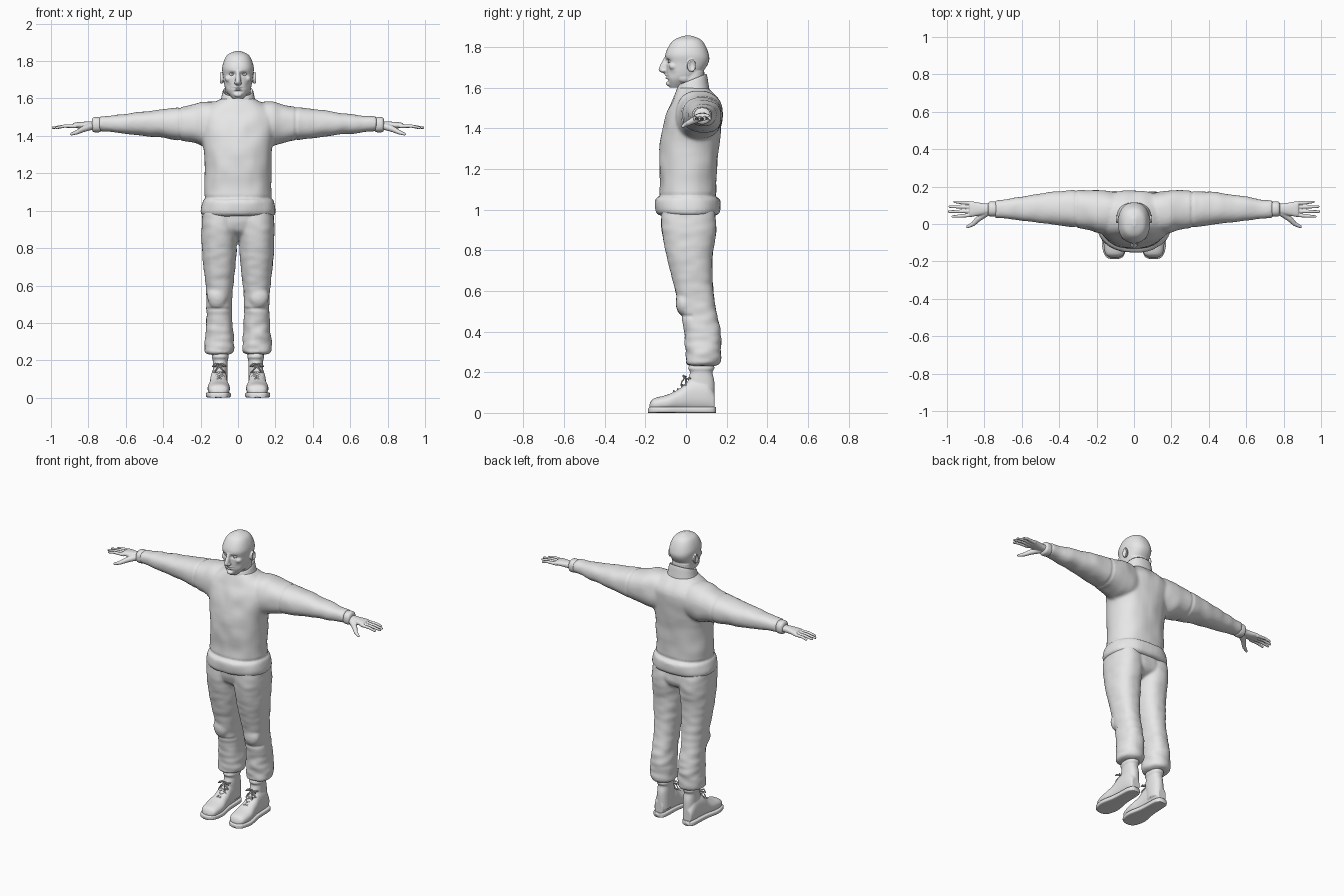
import bpy, bmesh, math
from mathutils import Vector, Matrix, noise

cube = bpy.data.objects.get("Cube")
if cube:
    bpy.data.objects.remove(cube)

grey = bpy.data.materials.new("plain_grey")
grey.use_nodes = True
grey.diffuse_color = (0.8, 0.8, 0.8, 1)
grey.node_tree.nodes["Principled BSDF"].inputs["Base Color"].default_value = grey.diffuse_color


def loft(bm, axis, centre, rows, power=2.3, sides=40, steps=5):
    """Closed skin over rows of (position, half width about centre, low, high), smoothly interpolated."""
    sections = []
    for i in range(len(rows) - 1):
        near = [rows[max(i - 1, 0)], rows[i], rows[i + 1], rows[min(i + 2, len(rows) - 1)]]
        for k in range(steps):
            t = k / steps
            sections.append([b + t * ((c - a) / 2 + t * (a - 2.5 * b + 2 * c - d / 2
                             + t * (1.5 * (b - c) + (d - a) / 2))) for a, b, c, d in zip(*near)])
    sections.append(rows[-1])
    rings = []
    for position, half, low, high in sections:
        ring = []
        for k in range(sides):
            cosine, sine = math.cos(math.tau * k / sides), math.sin(math.tau * k / sides)
            a = centre + half * math.copysign(abs(cosine) ** (2 / power), cosine)
            b = (low + high) / 2 + (high - low) / 2 * math.copysign(abs(sine) ** (2 / power), sine)
            place = {"x": (position, b, a), "y": (a, position, b), "z": (a, b, position)}
            ring.append(bm.verts.new(place[axis]))
        rings.append(ring)
    faces = [bm.faces.new((ring[k - 1], ring[k], above[k], above[k - 1]))
             for ring, above in zip(rings, rings[1:]) for k in range(sides)]
    faces += [bm.faces.new(rings[0]), bm.faces.new(rings[-1])]
    bmesh.ops.recalc_face_normals(bm, faces=faces)


def ball(bm, centre, size):
    matrix = Matrix.Translation(centre) @ Matrix.Diagonal((*size, 1))
    bmesh.ops.create_uvsphere(bm, u_segments=20, v_segments=12, radius=1, matrix=matrix)


def limb(bm, points, start, end):
    """Chain of round joints linked by cylinders, tapering from start to end radius."""
    points = [Vector(p) for p in points]
    last = len(points) - 1
    radii = [start + (end - start) * i / last for i in range(last + 1)]
    for p, r in zip(points, radii):
        ball(bm, p, (r, r, r))
    for p, q, r, s in zip(points, points[1:], radii, radii[1:]):
        turn = (q - p).to_track_quat("Z", "Y").to_matrix().to_4x4()
        bmesh.ops.create_cone(bm, cap_ends=True, segments=12, radius1=r, radius2=s,
                              depth=(q - p).length, matrix=Matrix.Translation((p + q) / 2) @ turn)


def mirror(bm):
    """Add a copy of everything so far on the other side of the body."""
    copy = bmesh.ops.duplicate(bm, geom=bm.verts[:] + bm.edges[:] + bm.faces[:])["geom"]
    bmesh.ops.scale(bm, vec=(-1, 1, 1), verts=[g for g in copy if isinstance(g, bmesh.types.BMVert)])
    bmesh.ops.reverse_faces(bm, faces=[g for g in copy if isinstance(g, bmesh.types.BMFace)])


def finish(name, bm, voxel=0, smooth=4, shape=None, pair=False):
    """Fuse the pieces, relax them, displace along normals by shape(co), shade smooth."""
    mesh = bpy.data.meshes.new(name)
    bm.to_mesh(mesh)
    bm.free()
    ob = bpy.data.objects.new(name, mesh)
    bpy.context.collection.objects.link(ob)
    if voxel:
        fuse = ob.modifiers.new("fuse", "REMESH")
        fuse.mode, fuse.voxel_size = "VOXEL", voxel
        relax = ob.modifiers.new("relax", "SMOOTH")
        relax.factor, relax.iterations = 0.5, smooth
        evaluated = ob.evaluated_get(bpy.context.evaluated_depsgraph_get())
        mesh = bpy.data.meshes.new_from_object(evaluated)
        ob.modifiers.clear()
        ob.data = mesh
    if shape:
        moves = [v.normal * shape(v.co) for v in mesh.vertices]
        for vertex, move in zip(mesh.vertices, moves):
            vertex.co += move
    mesh.materials.clear()
    mesh.materials.append(grey)
    mesh.shade_smooth()
    if pair:
        ob.name = "left_" + name
        other = mesh.copy()
        other.transform(Matrix.Diagonal((-1, 1, 1, 1)))
        other.flip_normals()
        bpy.context.collection.objects.link(bpy.data.objects.new("right_" + name, other))


def ridge(value, centre, width):
    return math.exp(-((value - centre) / width) ** 2)


def spot(co, centre, size):
    return math.prod(ridge(value, c, s) for value, c, s in zip(co, centre, size))


# Sweater: sleeves mirrored, then the torso fused in
bm = bmesh.new()
loft(bm, "x", 1.465, [(.06, .11, -.04, .16), (.18, .12, -.05, .18), (.25, .1, -.03, .18),
                      (.45, .07, 0, .17), (.7, .043, .03, .13), (.74, .04, .03, .13)])
mirror(bm)
loft(bm, "z", 0, [(.97, .18, -.13, .15), (.99, .2, -.15, .17), (1.05, .19, -.15, .17), (1.08, .18, -.13, .15),
                  (1.3, .18, -.13, .16), (1.46, .21, -.1, .18), (1.53, .2, -.07, .17), (1.6, .09, -.04, .11)])


def knit(co):
    folds = noise.noise(Vector((co.x * 14, co.y * 9, co.z * 11)))
    return .005 * (folds - ridge(abs(co.x), .31, .007) - ridge(co.z, 1.07, .007))


finish("sweater", bm, .0085, 6, knit)

# Sleeve cuffs
bm = bmesh.new()
loft(bm, "x", 1.46, [(.73, .03, .05, .11), (.74, .04, .04, .12), (.77, .04, .04, .12), (.78, .03, .05, .11)])
finish("cuff", bm, pair=True)

# Rolled collar, higher at the nape
bm = bmesh.new()
loft(bm, "z", 0, [(1.56, .1, -.05, .12), (1.6, .09, -.05, .11), (1.64, .08, -.04, .1), (1.62, .07, -.03, .09)])
for v in bm.verts:
    v.co.z += .4 * (v.co.y - .03) * min(1, max(0, (v.co.z - 1.56) / .06))
finish("collar", bm)

# Trousers: legs with knee pads mirrored, pelvis fused in
bm = bmesh.new()
loft(bm, "z", .1, [(1, .09, -.12, .14), (.9, .095, -.12, .15), (.75, .09, -.09, .13), (.55, .07, -.04, .14),
                   (.4, .07, -.01, .17), (.27, .08, 0, .17), (.24, .07, 0, .16), (.23, .04, .03, .13)])
ball(bm, (.11, -.01, .54), (.055, .04, .065))
mirror(bm)
loft(bm, "z", 0, [(1, .18, -.12, .14), (.9, .18, -.1, .14), (.84, .04, -.02, .05)])


def cloth(co):
    slack = .003 + .004 * max(0, 1 - abs(co.z - .3) / .2)
    pad_edge = .005 * ridge(co.z, .475, .008) * (co.y < .03)
    return slack * noise.noise(Vector((co.x * 13, co.y * 13, co.z * 26))) - pad_edge


finish("trousers", bm, .008, 5, cloth)

# Head: ears, nostrils, brows and cheeks mirrored
bm = bmesh.new()
ball(bm, (.087, .025, 1.706), (.007, .02, .03))
rim = [math.tau * k / 12 for k in range(-2, 9)]
limb(bm, [(.093, .027 + .017 * math.cos(a), 1.708 + .028 * math.sin(a)) for a in rim], .005, .005)
ball(bm, (.013, -.11, 1.683), (.008, .011, .007))
limb(bm, [(.015, -.094, 1.75), (.035, -.086, 1.756), (.058, -.062, 1.748)], .009, .009)
ball(bm, (.05, -.06, 1.705), (.02, .025, .02))
ball(bm, (.053, -.01, 1.65), (.016, .035, .025))
mirror(bm)

# Skull, neck, nose, chin and lips fused in
loft(bm, "z", 0, [(1.6, .03, -.08, 0), (1.65, .067, -.093, .06), (1.72, .08, -.097, .11), (1.77, .084, -.1, .11),
                  (1.83, .06, -.065, .08), (1.855, .01, -.01, .03)])
loft(bm, "z", 0, [(1.55, .066, -.03, .09), (1.68, .066, -.02, .09)])
loft(bm, "z", 0, [(1.67, .01, -.11, -.07), (1.69, .015, -.135, -.07), (1.76, .01, -.1, -.07)])
ball(bm, (0, -.085, 1.62), (.022, .014, .013))
for lip in (1.66, 1.648):
    ball(bm, (0, -.09, lip), (.02, .014, .006))


def face(co):
    """Press in the sockets, mouth line, chin crease, cheeks and ear hollows."""
    c = (abs(co.x), co.y, co.z)
    return -(.012 * spot(c, (.034, -.09, 1.73), (.017, .03, .01))
             + .005 * spot(c, (0, -.1, 1.654), (.026, .03, .003))
             + .004 * spot(c, (0, -.09, 1.636), (.025, .03, .006))
             + .005 * spot(c, (.05, -.06, 1.67), (.016, .03, .02))
             + .005 * spot(c, (.095, .028, 1.71), (.012, .008, .014)))


finish("head", bm, .0042, 3, face)

# Eyes with lids
bm = bmesh.new()
ball(bm, (.034, -.074, 1.73), (.0135, .0135, .0095))
for lid in (1.737, 1.723):
    limb(bm, [(.02, -.081, 1.73), (.034, -.087, lid), (.048, -.076, 1.73)], .002, .002)
finish("eye", bm, pair=True)

# Hands: palm, four fingers and thumb
bm = bmesh.new()
loft(bm, "x", 1.457, [(.74, .02, .06, .11), (.8, .02, .05, .11), (.86, .016, .04, .12), (.88, .012, .04, .12)])
for i, tip in enumerate((.97, .99, .985, .96)):
    knuckle = .047 + i * .0215
    spread = (i - 1.5) * .003
    limb(bm, [(.87, knuckle, 1.452), (.93, knuckle + spread, 1.452), (tip, knuckle + spread * 1.5, 1.444)],
         .0105, .007)
limb(bm, [(.79, .06, 1.45), (.83, .03, 1.435), (.86, 0, 1.42), (.89, -.015, 1.41)], .02, .008)
finish("hand", bm, .0035, 3, pair=True)

# Boots: foot and shaft fused
bm = bmesh.new()
loft(bm, "y", .103, [(-.18, .02, .02, .04), (-.16, .05, .01, .07), (-.09, .06, .01, .09), (-.03, .05, .01, .12),
                     (.02, .045, .01, .16), (.1, .04, .01, .16), (.14, .03, .01, .1)])
loft(bm, "z", .095, [(.05, .04, .03, .14), (.15, .04, .01, .14), (.2, .04, .02, .13), (.22, .045, .01, .14),
                     (.26, .035, .03, .13)])
finish("boot", bm, .005, 4, pair=True)

# Flat boot soles
bm = bmesh.new()
loft(bm, "y", .105, [(-.187, .02, 0, .02), (-.17, .05, 0, .03), (-.1, .067, 0, .03), (0, .05, 0, .03),
                     (.12, .043, 0, .03), (.148, .02, 0, .03)], power=5)
finish("sole", bm, pair=True)

# Boot laces: crossed rows up the tongue, then a bow
bm = bmesh.new()
holes = [(-.07 + .02 * i, .1 + .005 * i * i) for i in range(5)]
for side in (-.03, .03):
    for (y, z), (next_y, next_z) in zip(holes, holes[1:]):
        limb(bm, [(.1 + side, y + .01, z - .01), (.1, (y + next_y) / 2, (z + next_z) / 2 + .005),
                  (.1 - side, next_y + .01, next_z - .01)], .004, .004)
    knot = (.1, 0, .177)
    limb(bm, [knot, (.1 + side * .7, -.014, .184), (.1 + side * 1.2, -.01, .168), knot], .004, .003)
    limb(bm, [knot, (.1 + side * .5, -.02, .155), (.1 + side * .8, -.025, .135)], .003, .003)
finish("laces", bm, pair=True)
